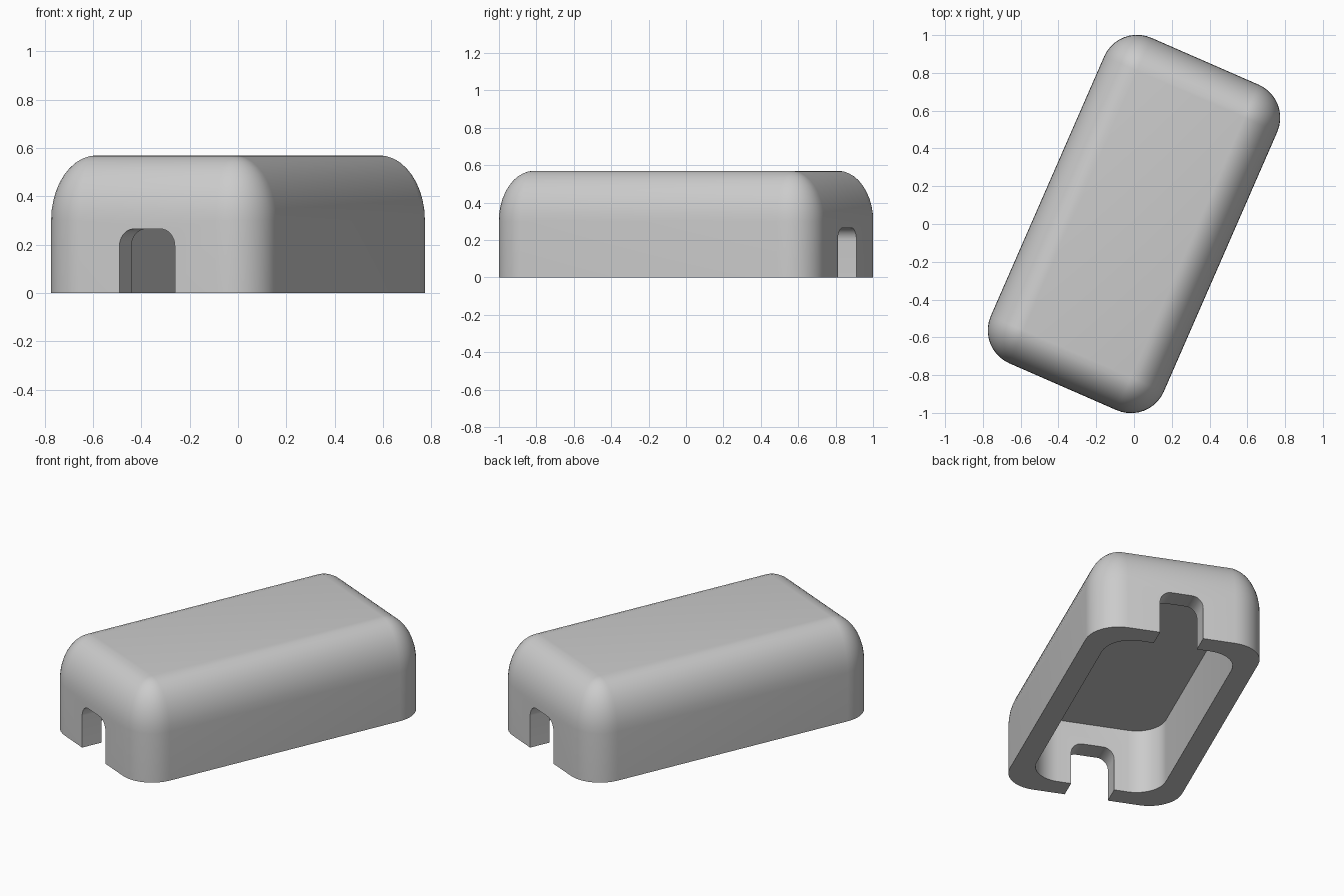
import bpy, bmesh, math
from mathutils import Matrix

cube = bpy.data.objects.get("Cube")
if cube:
    bpy.data.objects.remove(cube, do_unlink=True)

TURN = Matrix.Rotation(math.radians(-23.6), 4, 'Z')
HALF_W, HALF_L, HEIGHT = 0.50, 0.94, 0.57
RADIUS, RISE = 0.19, 0.27      # corner radius and height of the top rounding
SEGS = 10

grey = bpy.data.materials.new("light_grey_plastic")
grey.use_nodes = True
grey.diffuse_color = (0.6, 0.6, 0.6, 1)
grey.node_tree.nodes["Principled BSDF"].inputs["Base Color"].default_value = (0.6, 0.6, 0.6, 1)


def rounded_rect(hw, hl, r):
    """Outline of a rounded rectangle, counter-clockwise."""
    pts = []
    for corner, (sx, sy) in enumerate(((1, 1), (-1, 1), (-1, -1), (1, -1))):
        for i in range(SEGS + 1):
            a = math.pi / 2 * (corner + i / SEGS)
            pts.append((sx * (hw - r) + r * math.cos(a), sy * (hl - r) + r * math.sin(a)))
    return pts


def loft(name, rings):
    """Closed solid through a list of equal-length rings of 3D points."""
    bm = bmesh.new()
    loops = [[bm.verts.new(p) for p in ring] for ring in rings]
    n = len(loops[0])
    for low, high in zip(loops, loops[1:]):
        for i in range(n):
            j = (i + 1) % n
            bm.faces.new((low[i], low[j], high[j], high[i]))
    bm.faces.new(loops[0][::-1])
    bm.faces.new(loops[-1])
    bmesh.ops.remove_doubles(bm, verts=bm.verts, dist=0.0005)
    bmesh.ops.recalc_face_normals(bm, faces=bm.faces)
    bm.transform(TURN)
    mesh = bpy.data.meshes.new(name)
    bm.to_mesh(mesh)
    bm.free()
    mesh.materials.append(grey)
    obj = bpy.data.objects.new(name, mesh)
    bpy.context.collection.objects.link(obj)
    return obj


# Outer shell: straight walls, then a quarter-ellipse rounding into the flat top
rings = [[(x, y, 0) for x, y in rounded_rect(HALF_W, HALF_L, RADIUS)]]
for i in range(SEGS + 1):
    a = math.pi / 2 * i / SEGS
    inset = RADIUS * (1 - math.cos(a))
    z = HEIGHT - RISE + RISE * math.sin(a)
    outline = rounded_rect(HALF_W - inset, HALF_L - inset, RADIUS - inset)
    rings.append([(x, y, z) for x, y in outline])
cover = loft("cover_shell", rings)

# Hollow underside, open at the bottom
inner = rounded_rect(HALF_W - 0.125, HALF_L - 0.125, 0.17)
cavity = loft("cavity_cutter", [[(x, y, z) for x, y in inner] for z in (-0.2, 0.395)])

# Round-topped cable slot running through both end walls
half, top, rx, rz = 0.125, 0.265, 0.065, 0.07
arch = [(-half, -0.1), (half, -0.1)]
for start, side in ((0, 1), (1, -1)):
    for i in range(SEGS + 1):
        a = math.pi / 2 * (start + i / SEGS)
        arch.append((side * (half - rx) + rx * math.cos(a), top - rz + rz * math.sin(a)))
slot = loft("slot_cutter", [[(x, y, z) for x, z in arch] for y in (-1.2, 1.2)])

# Cut the shell and bake the result
for cutter in (cavity, slot):
    mod = cover.modifiers.new(cutter.name, 'BOOLEAN')
    mod.operation = 'DIFFERENCE'
    mod.solver = 'EXACT'
    mod.object = cutter
    cutter.hide_render = True
bpy.context.view_layer.update()
baked = bpy.data.meshes.new_from_object(cover.evaluated_get(bpy.context.evaluated_depsgraph_get()))
cover.modifiers.clear()
cover.data = baked
for cutter in (cavity, slot):
    bpy.data.objects.remove(cutter, do_unlink=True)

# Smooth rounded faces, keep cut edges crisp
bpy.ops.object.select_all(action='DESELECT')
cover.select_set(True)
bpy.context.view_layer.objects.active = cover
bpy.ops.object.shade_smooth_by_angle(angle=math.radians(30))
